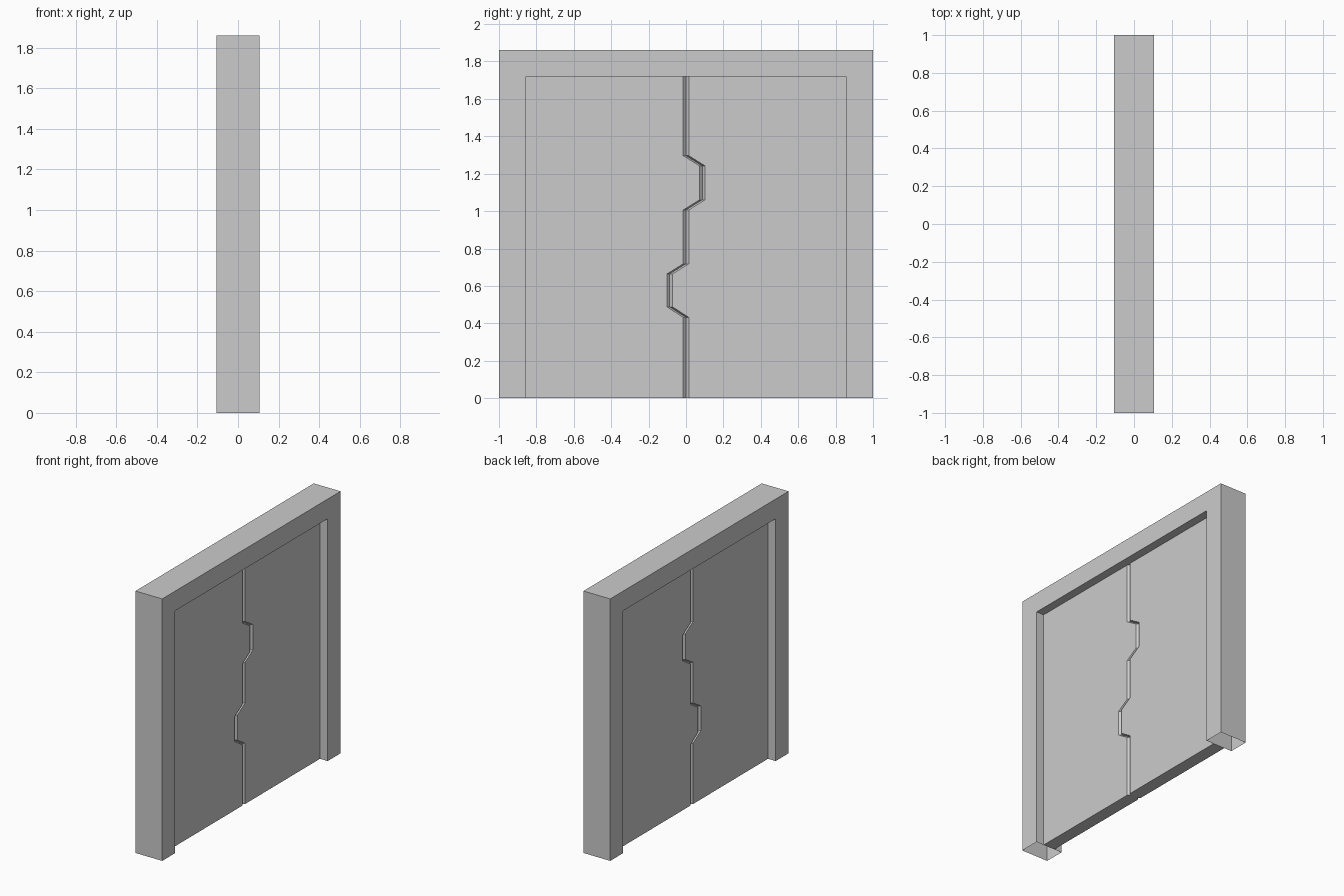
import bpy, bmesh

if "Cube" in bpy.data.objects:
    bpy.data.objects.remove(bpy.data.objects["Cube"])

HX = 0.105            # half depth of the frame
HY, H = 1.0, 1.86     # outer half width and height
IY, IH = 0.856, 1.72  # opening half width and height
DX = 0.045            # half thickness of the door leaves
GROOVE = 0.015        # half width and depth of the seam groove

grey = bpy.data.materials.new("light grey")
grey.diffuse_color = (0.6, 0.6, 0.6, 1)
grey.use_nodes = True
grey.node_tree.nodes["Principled BSDF"].inputs["Base Color"].default_value = grey.diffuse_color


def make_object(name, bm):
    bmesh.ops.recalc_face_normals(bm, faces=bm.faces)
    mesh = bpy.data.meshes.new(name)
    bm.to_mesh(mesh)
    bm.free()
    mesh.materials.append(grey)
    obj = bpy.data.objects.new(name, mesh)
    bpy.context.collection.objects.link(obj)
    return obj


def loft(layers):
    """Skin a stack of (x, [(y, z), ...]) outlines into a closed solid."""
    bm = bmesh.new()
    rings = [[bm.verts.new((x, y, z)) for y, z in pts] for x, pts in layers]
    n = len(rings[0])
    for a, b in zip(rings, rings[1:]):
        for i in range(n):
            j = (i + 1) % n
            bm.faces.new((a[i], a[j], b[j], b[i]))
    bm.faces.new(rings[0])
    bm.faces.new(rings[-1])
    return bm


# Door frame: an arch outline pushed through, hollow and open under the posts
arch = [(-HY, 0), (-HY, H), (HY, H), (HY, 0),
        (IY, 0), (IY, IH), (-IY, IH), (-IY, 0)]
bm = loft([(-HX, arch), (HX, arch)])
bm.normal_update()
bmesh.ops.recalc_face_normals(bm, faces=bm.faces)
feet = [f for f in bm.faces if all(v.co.z < 0.001 for v in f.verts)]
bmesh.ops.delete(bm, geom=feet, context='FACES_ONLY')
make_object("door_frame", bm)

# Interlocking seam between the leaves, from floor to lintel
seam = [(0, 0), (0, 0.432), (-0.087, 0.488), (-0.087, 0.664), (0, 0.718),
        (0, 1.006), (0.087, 1.06), (0.087, 1.242), (0, 1.296), (0, IH)]

# Two door leaves with chamfered meeting edges that form a groove on both faces
for name, side in (("left_leaf", -1), ("right_leaf", 1)):
    def outline(inset):
        edge = [(y + side * inset, z) for y, z in seam]
        return edge + [(side * IY, IH), (side * IY, 0)]
    make_object(name, loft([(-DX, outline(GROOVE)), (-DX + GROOVE, outline(0)),
                            (DX - GROOVE, outline(0)), (DX, outline(GROOVE))]))
